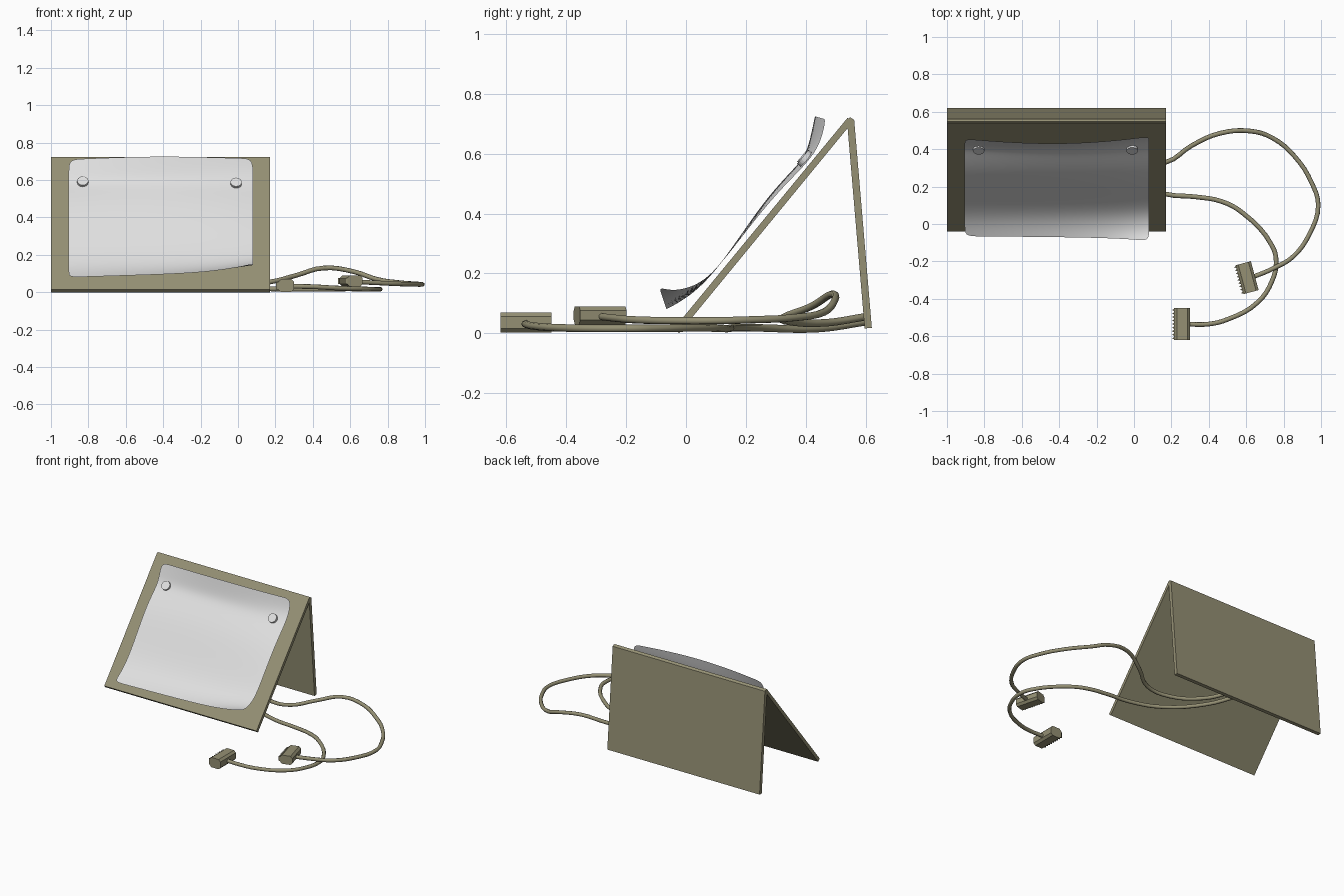
import bpy, bmesh, math
from mathutils import Vector, Matrix

if "Cube" in bpy.data.objects:
    bpy.data.objects.remove(bpy.data.objects["Cube"])


def material(name, rgb):
    m = bpy.data.materials.new(name)
    m.use_nodes = True
    m.diffuse_color = (*rgb, 1)
    m.node_tree.nodes["Principled BSDF"].inputs["Base Color"].default_value = (*rgb, 1)
    return m


OLIVE = material("olive card", (0.30, 0.28, 0.175))
GREY = material("pale paper", (0.75, 0.75, 0.75))


def add(name, data, mat):
    ob = bpy.data.objects.new(name, data)
    data.materials.append(mat)
    bpy.context.collection.objects.link(ob)
    return ob


def finish(name, bm, mat):
    bmesh.ops.recalc_face_normals(bm, faces=bm.faces)
    me = bpy.data.meshes.new(name)
    bm.to_mesh(me)
    bm.free()
    return add(name, me, mat)


def prism(bm, points, offset):
    """Extrude a closed outline along an offset."""
    face = bm.faces.new([bm.verts.new(p) for p in points])
    new = bmesh.ops.extrude_face_region(bm, geom=[face])["geom"]
    bmesh.ops.translate(bm, vec=offset, verts=[v for v in new if isinstance(v, bmesh.types.BMVert)])


# Tent-shaped stand: two leaning boards
def board(name, outline):
    bm = bmesh.new()
    prism(bm, [(-1, y, z) for y, z in outline], Vector((1.17, 0, 0)))
    finish(name, bm, OLIVE)


board("front_board", [(-0.04, 0.016), (0.54, 0.72), (0.557, 0.706), (-0.023, 0)])
board("back_board", [(0.538, 0.71), (0.548, 0.722), (0.562, 0.713), (0.621, 0.018), (0.597, 0.016)])

# Curled sheet: blend a profile at each end, with the top edge bowed forward
LEFT_END = [(-0.065, 0.08), (-0.01, 0.11), (0.05, 0.155), (0.12, 0.235), (0.2, 0.35),
            (0.28, 0.46), (0.36, 0.54), (0.41, 0.585), (0.43, 0.64), (0.455, 0.71)]
RIGHT_END = [(-0.09, 0.155), (-0.04, 0.138), (0.05, 0.163), (0.12, 0.235), (0.2, 0.34),
             (0.28, 0.44), (0.35, 0.515), (0.41, 0.575), (0.45, 0.635), (0.468, 0.715)]
COLS = 14
bm = bmesh.new()
rows = []
for j, (a, b) in enumerate(zip(LEFT_END, RIGHT_END)):
    v = j / (len(LEFT_END) - 1)
    row = []
    for i in range(COLS + 1):
        t = i / COLS
        w = 0.4 * t + 0.6 * t ** 6
        p = Vector(a).lerp(Vector(b), w)
        bow = math.sin(math.pi * t) * v ** 3
        row.append(bm.verts.new((-0.905 + 0.985 * t, p.x - 0.027 * bow, p.y + 0.014 * bow)))
    rows.append(row)
for lo, hi in zip(rows, rows[1:]):
    for i in range(COLS):
        bm.faces.new((lo[i], lo[i + 1], hi[i + 1], hi[i]))
for f in bm.faces:
    f.smooth = True
sheet = finish("paper_sheet", bm, GREY)
sheet.modifiers.new("Smooth", "SUBSURF").levels = 2
sheet.modifiers["Smooth"].render_levels = 2

# Round pins holding the sheet
tilt = Vector((0, -0.77, 0.63)).to_track_quat("Z", "Y").to_matrix().to_4x4()
for name, x, z in (("right_pin", -0.83, 0.59), ("left_pin", -0.01, 0.583)):
    bm = bmesh.new()
    bmesh.ops.create_cone(bm, cap_ends=True, segments=20, radius1=0.03, radius2=0.03, depth=0.02,
                          matrix=Matrix.Translation((x, 0.398, z)) @ tilt)
    finish(name, bm, GREY)


# Cables
def cable(name, points):
    cu = bpy.data.curves.new(name, "CURVE")
    cu.dimensions = "3D"
    cu.bevel_depth = 0.0125
    cu.bevel_resolution = 2
    cu.resolution_u = 4
    cu.use_fill_caps = True
    sp = cu.splines.new("BEZIER")
    sp.bezier_points.add(len(points) - 1)
    for bp, p in zip(sp.bezier_points, points):
        bp.co = p
        bp.handle_left_type = bp.handle_right_type = "AUTO"
    add(name, cu, OLIVE)


cable("long_cable", [(-0.28, 0.6, 0.055), (-0.18, 0.47, 0.035), (0, 0.34, 0.04), (0.17, 0.33, 0.055),
                     (0.31, 0.42, 0.09), (0.46, 0.485, 0.13), (0.62, 0.497, 0.11), (0.74, 0.46, 0.07),
                     (0.86, 0.36, 0.052), (0.95, 0.22, 0.045), (0.985, 0.1, 0.042), (0.94, -0.05, 0.042),
                     (0.85, -0.175, 0.045), (0.75, -0.235, 0.05), (0.62, -0.29, 0.056)])
cable("short_cable", [(-0.32, 0.6, 0.038), (-0.22, 0.45, 0.016), (-0.03, 0.24, 0.018), (0.17, 0.16, 0.018),
                      (0.33, 0.145, 0.016), (0.47, 0.12, 0.016), (0.58, 0.06, 0.018), (0.74, -0.12, 0.016),
                      (0.76, -0.2, 0.016), (0.74, -0.3, 0.016), (0.66, -0.42, 0.018), (0.5, -0.51, 0.024),
                      (0.4, -0.535, 0.03), (0.27, -0.535, 0.032)])


# Plugs: chamfered block with a row of teeth on the far face
def plug(name, centre, angle, length, height):
    bm = bmesh.new()
    w, h, c = 0.042, height / 2, 0.014
    outline = [(-w, c - h), (c - w, -h), (w - c, -h), (w, c - h),
               (w, h - c), (w - c, h), (c - w, h), (-w, h - c)]
    prism(bm, [(x, -length / 2, z) for x, z in outline], Vector((0, length, 0)))
    count = 9
    step = length / count
    for k in range(count):
        y = (k + 0.5) * step - length / 2
        prism(bm, [(-w, y - step / 3, c - h), (-w - 0.012, y, c - h), (-w, y + step / 3, c - h)],
              Vector((0, 0, height - 2 * c)))
    bm.transform(Matrix.Translation(centre) @ Matrix.Rotation(angle, 4, "Z"))
    finish(name, bm, OLIVE)


plug("short_cable_plug", (0.257, -0.535, 0.036), 0, 0.17, 0.068)
plug("long_cable_plug", (0.605, -0.287, 0.06), math.radians(15), 0.16, 0.06)
